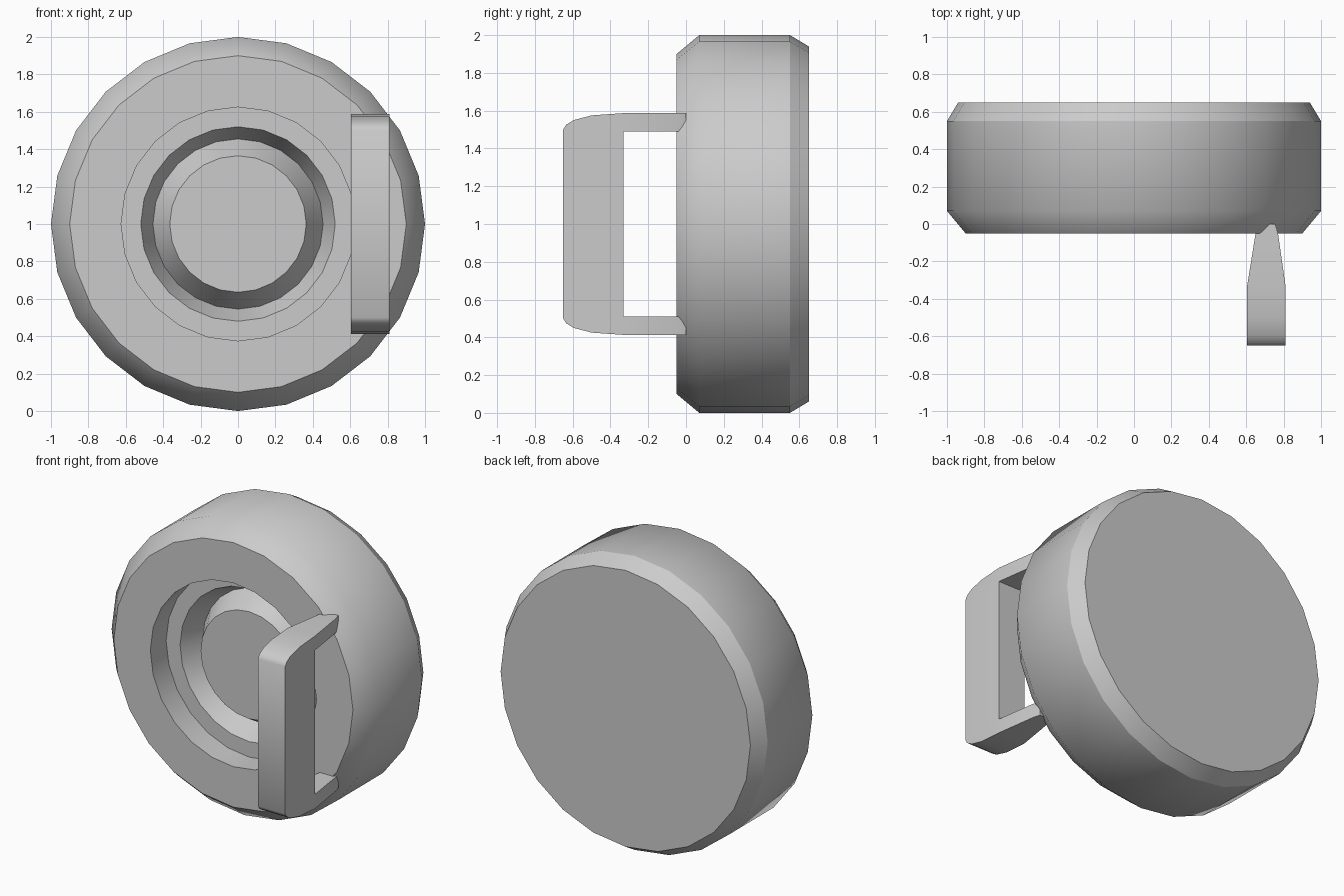
import bpy, bmesh, math

cube = bpy.data.objects.get("Cube")
if cube:
    bpy.data.objects.remove(cube, do_unlink=True)

grey = bpy.data.materials.new("plain_grey")
grey.use_nodes = True
grey.diffuse_color = (0.6, 0.6, 0.6, 1)
grey.node_tree.nodes["Principled BSDF"].inputs["Base Color"].default_value = (0.6, 0.6, 0.6, 1)


def finish(bm, name, limit, extra_sharp=()):
    """Smooth faces, keep steep edges sharp, and link the object."""
    bmesh.ops.recalc_face_normals(bm, faces=bm.faces)
    for f in bm.faces:
        f.smooth = True
    for e in bm.edges:
        e.smooth = e.calc_face_angle(0) < math.radians(limit)
    for e in extra_sharp:
        e.smooth = False
    mesh = bpy.data.meshes.new(name)
    bm.to_mesh(mesh)
    bm.free()
    mesh.materials.append(grey)
    obj = bpy.data.objects.new(name, mesh)
    bpy.context.collection.objects.link(obj)
    return obj


# Round body with a stepped recess, groove and central boss: (radius, y)
SIDES = 24
profile = [(0.94, 0.65), (1.0, 0.55), (1.0, 0.07), (0.9, -0.05), (0.625, -0.05),
           (0.625, 0.12), (0.52, 0.12), (0.455, 0.27), (0.365, 0.12)]
bm = bmesh.new()
rings = []
for r, y in profile:
    angles = [2 * math.pi * i / SIDES for i in range(SIDES)]
    rings.append([bm.verts.new((r * math.sin(a), y, 1 + r * math.cos(a))) for a in angles])
for a, b in zip(rings, rings[1:]):
    for i in range(SIDES):
        j = (i + 1) % SIDES
        bm.faces.new((a[i], a[j], b[j], b[i]))
bm.faces.new(rings[0])
bm.faces.new(rings[-1])
back_rim = [bm.edges.get((rings[1][i], rings[1][i - 1])) for i in range(SIDES)]
finish(bm, "round_body", 45, back_rim)

# Handle: C-shaped side outline (y, height from middle), mirrored top to bottom
half = [(-0.65, 0.50), (-0.635, 0.525), (-0.595, 0.55), (-0.5, 0.575), (-0.33, 0.587),
        (0.0, 0.587), (0.0, 0.54), (-0.04, 0.49), (-0.33, 0.49)]
outline = half + [(y, -z) for y, z in reversed(half)]
bm = bmesh.new()
face = bm.faces.new([bm.verts.new((0, y, 1 + z)) for y, z in outline])
ext = bmesh.ops.extrude_face_region(bm, geom=[face])
for v in ext["geom"]:
    if isinstance(v, bmesh.types.BMVert):
        v.co.x = 1
for cut in (-0.33, -0.05):
    bmesh.ops.bisect_plane(bm, geom=bm.verts[:] + bm.edges[:] + bm.faces[:],
                           plane_co=(0, cut, 0), plane_no=(0, 1, 0), dist=0.0005)

# Taper the arms towards their tips: (y, left x, right x)
taper = [(-0.65, 0.605, 0.81), (-0.33, 0.605, 0.81), (-0.05, 0.65, 0.77), (0.0, 0.72, 0.755)]
for v in bm.verts:
    for (y0, l0, r0), (y1, l1, r1) in zip(taper, taper[1:]):
        if y0 - 0.0001 <= v.co.y <= y1 + 0.0001:
            t = (v.co.y - y0) / (y1 - y0)
            low, high = l0 + (l1 - l0) * t, r0 + (r1 - r0) * t
            v.co.x = high if v.co.x > 0.5 else low
            break
    else:
        continue
    # each vertex is placed once; first matching span wins
bmesh.ops.triangulate(bm, faces=[f for f in bm.faces if len(f.verts) > 4])
finish(bm, "handle", 35)
